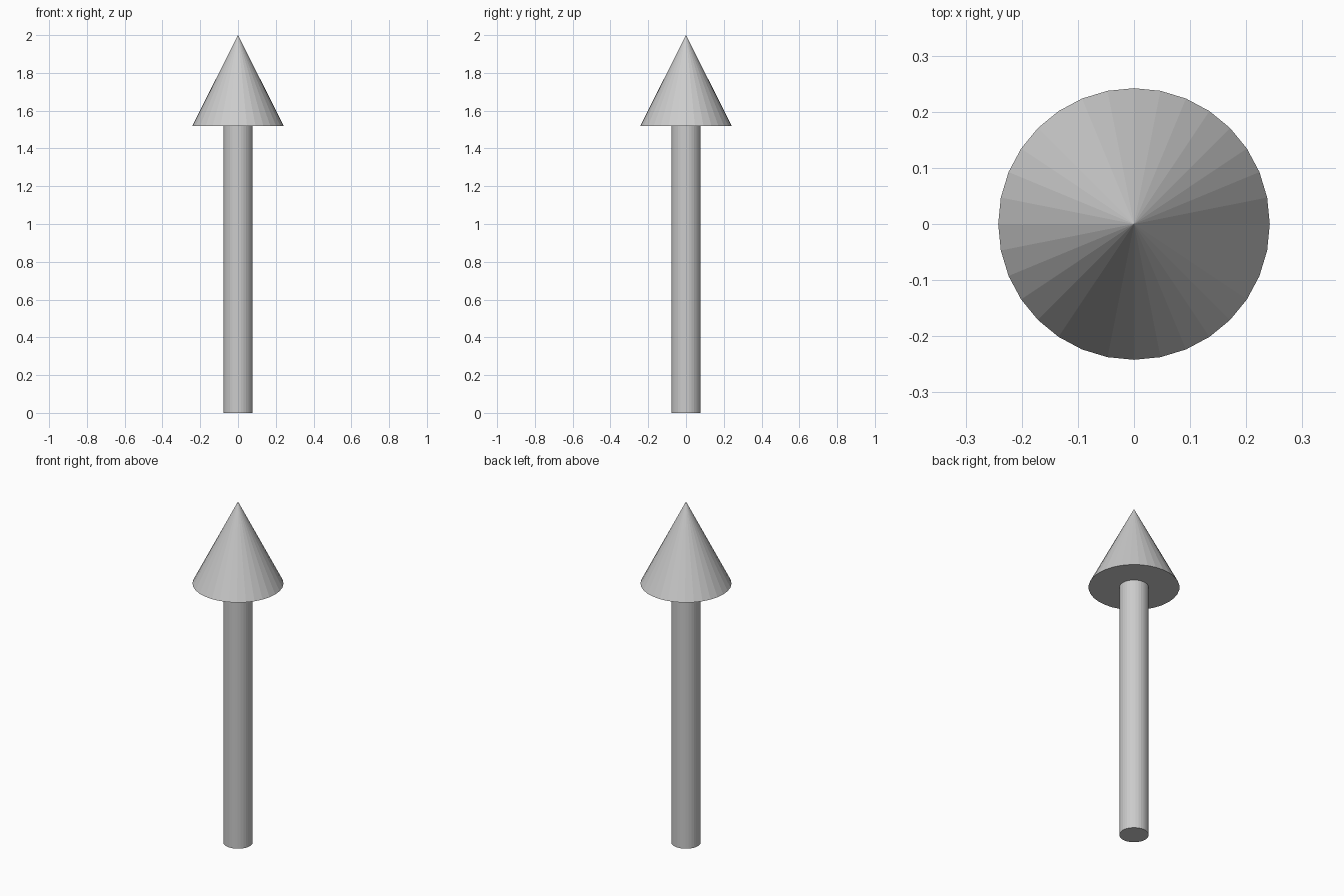
import bpy

if "Cube" in bpy.data.objects:
    bpy.data.objects.remove(bpy.data.objects["Cube"])

SIDES = 32
NECK_Z = 1.52
TOP_Z = 2.0

# Shaft: plain cylinder standing on the ground
bpy.ops.mesh.primitive_cylinder_add(
    vertices=SIDES, radius=0.078, depth=NECK_Z, location=(0, 0, NECK_Z / 2))
bpy.context.object.name = "arrow_shaft"

# Head: flat-shaded cone with a closed base
bpy.ops.mesh.primitive_cone_add(
    vertices=SIDES, radius1=0.242, radius2=0, depth=TOP_Z - NECK_Z,
    location=(0, 0, (NECK_Z + TOP_Z) / 2))
bpy.context.object.name = "arrow_head"
